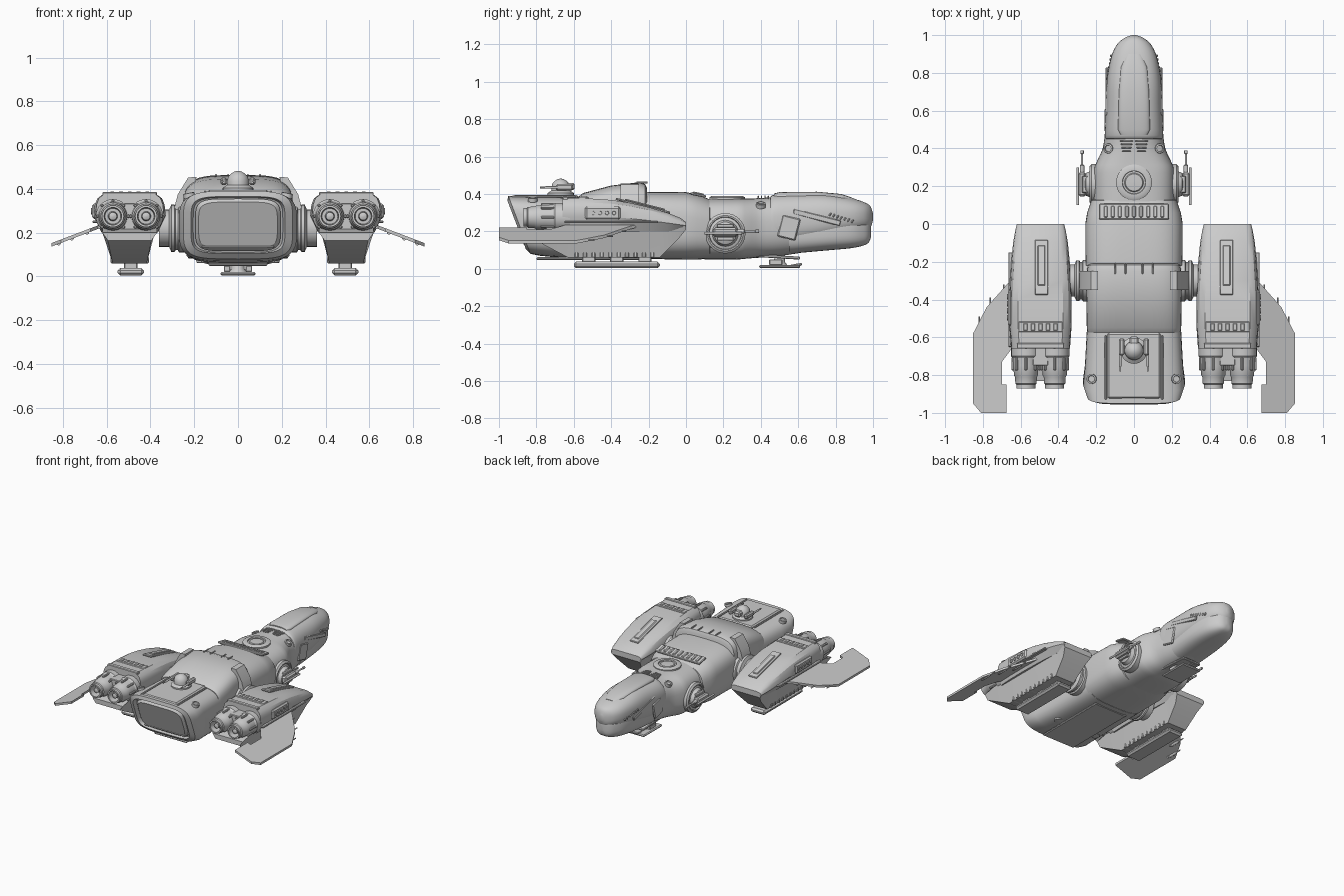
import bpy, bmesh, math
from mathutils import Vector as V, Matrix

def finish(name, bm, mirror=False):
    bmesh.ops.recalc_face_normals(bm, faces=bm.faces)
    me = bpy.data.meshes.new(name)
    bm.to_mesh(me)
    bm.free()
    ob = bpy.data.objects.new(name, me)
    bpy.context.collection.objects.link(ob)
    if mirror:
        ob.modifiers.new("Mirror", 'MIRROR')
    return ob

def skin(name, rings, mirror=False, sub=1):
    """Skin closed rings of points, optionally smoothed lengthwise."""
    if sub > 1:
        out = []
        for i in range(len(rings) - 1):
            a, b, c, d = (rings[max(0, min(len(rings) - 1, i + k))] for k in (-1, 0, 1, 2))
            for s in range(sub):
                t = s / sub
                out.append([0.5 * (2*q + (r - p)*t + (2*p - 5*q + 4*r - w)*t*t
                                   + (3*q - p - 3*r + w)*t**3)
                            for p, q, r, w in zip(a, b, c, d)])
        rings = out + [rings[-1]]
    bm = bmesh.new()
    vs = [[bm.verts.new(p) for p in r] for r in rings]
    n = len(vs[0])
    for a, b in zip(vs, vs[1:]):
        for i in range(n):
            bm.faces.new((a[i], a[(i + 1) % n], b[(i + 1) % n], b[i]))
    bm.faces.new(vs[0])
    bm.faces.new(vs[-1])
    return finish(name, bm, mirror)

def oval(y, hw, zb, zt, e=3, tilt=0, n=48):
    """Superellipse section across y; tilt leans the lower edge forward."""
    pts = []
    for i in range(n):
        a = 2 * math.pi * i / n
        c, s = math.cos(a), math.sin(a)
        z = (zb + zt) / 2 + (zt - zb) / 2 * math.copysign(abs(s) ** (2 / e), s)
        pts.append(V((hw * math.copysign(abs(c) ** (2 / e), c), y + tilt * (zt - z), z)))
    return pts

def loft(name, secs, sub=1):
    return skin(name, [oval(*s) for s in secs], sub=sub)

def lathe(name, center, axis, prof, mirror=False, n=32):
    rot = V((0, 0, 1)).rotation_difference(V(axis)).to_matrix()
    c = V(center)
    return skin(name, [[c + rot @ V((r * math.cos(2*math.pi*i/n), r * math.sin(2*math.pi*i/n), t))
                        for i in range(n)] for r, t in prof], mirror)

def box(name, c, size, mirror=False, rx=0, ry=0, bev=0.004):
    bm = bmesh.new()
    bmesh.ops.create_cube(bm, size=1, matrix=Matrix.Diagonal((*size, 1)))
    if bev:
        bmesh.ops.bevel(bm, geom=bm.edges[:], offset=min(bev, min(size) * .4), segments=1, affect='EDGES')
    bm.transform(Matrix.Translation(c) @ Matrix.Rotation(ry, 4, 'Y') @ Matrix.Rotation(rx, 4, 'X'))
    return finish(name, bm, mirror)

# Fuselage: head shell, jaw, neck, middle, collar, aft
loft("head_shell", [(.45, .152, .10, .375, 2.6), (.47, .155, .11, .396, 2.6), (.6, .15, .12, .402, 2.6),
                    (.75, .144, .15, .40, 2.6), (.88, .122, .185, .378, 2.5), (.95, .09, .205, .357, 2.4),
                    (.985, .05, .22, .335, 2.3), (1, .012, .26, .295, 2)], 4)
loft("jaw", [(.55, .135, .08, .3), (.75, .132, .098, .3), (.88, .112, .11, .3),
             (.95, .078, .125, .28), (.98, .045, .145, .26), (.99, .01, .18, .23)], 4)
loft("neck", [(.64, .125, .09, .37, 2.5), (.5, .15, .068, .383, 2.5), (.4, .166, .06, .378, 2.6),
              (.33, .197, .055, .376, 2.8), (.27, .214, .05, .376, 3), (.1, .214, .05, .374, 3)], 3)
loft("middle_hull", [(.135, .205, .06, .345), (.125, .226, .053, .372), (.06, .248, .05, .398),
                     (0, .258, .05, .41, 3.2), (-.22, .256, .052, .412, 3.4)])
loft("collar", [(-.208, .232, .13, .43, 4), (-.218, .245, .12, .452, 4), (-.25, .25, .12, .463, 4),
                (-.4, .252, .12, .445, 4), (-.55, .25, .12, .405, 4), (-.575, .245, .13, .385, 4)])
loft("aft_hull", [(-.2, .245, .05, .37, 3.5), (-.57, .25, .058, .382, 4), (-.78, .26, .064, .386, 4, .18),
                  (-.89, .27, .07, .388, 4, .34), (-.95, .25, .08, .39, 4.5, .38),
                  (-.955, .215, .105, .365, 5, .38), (-.925, .205, .11, .36, 5, .38)])
loft("rear_door", [(-.9, .195, .115, .355, 5, .38), (-.935, .195, .115, .355, 5, .38),
                   (-.945, .18, .13, .34, 5, .38)])
for x in (-.14, .14):
    box("door_rail", (x, -.89, .235), (.008, .012, .16), rx=.36)
box("door_sill", (0, -.862, .135), (.33, .015, .012))

# Canopy, hatch and top panels
loft("canopy", [(.47, .07, .36, .402), (.5, .085, .36, .41), (.7, .08, .36, .412),
                (.83, .07, .34, .4), (.9, .04, .33, .376)])
for i in range(4):
    for s in (0, 1):
        box("neck_chevron", (.04, .44 - i*.018, .383), (.07 - i*.008, .006, .012), True, ry=.1)
        break
lathe("top_hatch", (0, .22, .36), (0, 0, 1), [(.095, 0), (.095, .022), (.085, .028), (.062, .028),
                                              (.06, .02), (.05, .02), (.045, .026), (.01, .028)])
lathe("neck_port", (.13, .4, .33), (.4, 0, 1), [(.026, 0), (.026, .022), (.018, .024), (.016, .015)], True)
lathe("aft_port", (.222, -.82, .36), (.2, 0, 1), [(.026, 0), (.026, .02), (.018, .022), (.016, .014)], True)
box("vent_frame", (0, .065, .395), (.37, .085, .014), rx=-.2)
for i in range(9):
    box("vent_slat", (-.15 + i*.0375, .065, .402), (.02, .06, .012), rx=-.2)
for x in (.045, .1):
    box("collar_rib", (x, -.235, .462), (.008, .06, .012), True)
box("aft_deck", (0, -.75, .384), (.28, .35, .022), bev=.01)
box("aft_deck_rail", (.15, -.76, .386), (.012, .34, .012), True)

# Side visor slits and cheek strips
box("cheek_strip", (.143, .7, .275), (.014, .26, .03), True, rx=-.25)
for i in range(7):
    box("visor_tooth", (.137 - .0035*i, .77 + i*.02, .29 - i*.006), (.02, .01, .02), True, rx=-.6)
box("cheek_panel", (.148, .55, .22), (.016, .1, .12), True, rx=-.25, bev=.008)

# Belly
box("belly_ramp", (0, -.52, .055), (.27, .56, .014), bev=.005)
box("gear_bay", (0, .46, .066), (.15, .3, .016), rx=-.06)
lathe("belly_port", (.16, -.6, .075), (0, 0, -1), [(.03, 0), (.03, .012), (.02, .014)], True)

# Nose landing gear
lathe("nose_gear_leg", (0, .5, .015), (0, 0, 1), [(.045, 0), (.03, .02), (.025, .07)], n=16)
box("nose_gear_pad", (0, .5, .012), (.16, .22, .016), bev=.006)
box("nose_gear_toe", (0, .59, .02), (.07, .06, .014), rx=.15)
box("nose_gear_hinge", (.05, .48, .035), (.03, .07, .03), True)

# Side gun turrets
lathe("side_turret", (.18, .21, .19), (1, 0, 0), [(.108, 0), (.108, .045), (.095, .055), (.088, .055),
                                                  (.085, .045), (.07, .05), (.06, .075), (.03, .09)], True)
box("side_gun_body", (.275, .21, .195), (.04, .13, .05), True, bev=.01)
for z in (.16, .23):
    box("side_gun_bracket", (.26, .21, z), (.03, .09, .02), True)
lathe("side_gun_barrel", (.275, .2, .2), (0, 1, 0), [(.012, 0), (.012, .11), (.006, .115), (.006, .17),
                                                    (.009, .172), (.009, .19)], True, 12)
lathe("side_gun_tail", (.298, .1, .19), (0, 1, 0), [(.007, 0), (.007, .2)], True, 12)

# Dorsal turret
lathe("dorsal_turret_base", (0, -.67, .385), (0, 0, 1), [(.07, 0), (.07, .02), (.055, .03), (.04, .04)])
lathe("dorsal_turret_dome", (0, -.67, .41), (0, 0, 1),
      [(.05, 0), (.05, .025), (.045, .045), (.032, .06), (.015, .07), (.003, .072)])
box("dorsal_turret_nose", (0, -.625, .44), (.05, .06, .04), bev=.01)
box("dorsal_gun_mount", (.065, -.65, .435), (.028, .09, .035), True, bev=.008)
lathe("dorsal_gun_barrel", (.073, -.68, .435), (0, -1, 0), [(.007, 0), (.007, .07), (.005, .075), (.005, .1)], True, 12)

# Engine joints and collar straps
lathe("engine_joint", (.22, -.3, .22), (1, 0, 0), [(.11, 0), (.11, .05), (.1, .055), (.1, .065), (.108, .07),
                                                  (.108, .085), (.085, .095), (.085, .14)], True)
strap = [(.19, .455), (.228, .452), (.275, .375), (.295, .3), (.295, .25), (.25, .25), (.2, .4)]
skin("collar_strap", [[V((x, y, z)) for x, z in strap] for y in (-.25, -.35)], True)

# Engine pods: upper shell and keel
upper = [(-.72, 1), (.72, 1), (.9, .88), (.97, .72), (1, .45), (.78, 0), (-.78, 0), (-1, .45), (-.97, .72), (-.9, .88)]
pod = [(0, .125, .215, .25), (-.03, .133, .205, .272), (-.1, .145, .2, .3), (-.2, .155, .2, .33),
       (-.3, .161, .2, .353), (-.4, .165, .2, .368), (-.55, .164, .2, .378), (-.66, .156, .2, .38)]
skin("pod_shell", [[V((.495 + u*hw, y, zb + v*(zt - zb))) for u, v in upper] for y, hw, zb, zt in pod], True)
keel = [(0, .115, .21, .225), (-.04, .095, .16, .24), (-.14, .078, .06, .24), (-.63, .078, .06, .24), (-.83, .1, .165, .2)]
skin("pod_keel", [[V((.495 + s*w, y, z)) for s, w, z in ((-1, hw, zb), (1, hw, zb), (1, .125, zt), (-1, .125, zt))]
                  for y, hw, zb, zt in keel], True)
for x in (.42, .572):
    lathe("engine_nozzle", (x, -.62, .275), (0, -1, 0),
          [(.078, 0), (.078, .08), (.07, .09), (.066, .13), (.064, .18), (.058, .19), (.056, .225), (.05, .23),
           (.05, .25), (.04, .25), (.036, .19), (.022, .19), (.018, .235), (.004, .24)], True)
    for i in range(8):
        a = i * math.pi / 4
        box("nozzle_fin", (x + .07*math.cos(a), -.74, .275 + .07*math.sin(a)), (.014, .07, .014), True, ry=-a)
box("nozzle_bridge", (.495, -.69, .27), (.08, .12, .13), True)

# Pod surface details
box("pod_top_panel", (.49, -.23, .337), (.07, .3, .012), True, rx=-.25)
box("pod_top_panel_inset", (.49, -.22, .343), (.04, .22, .01), True, rx=-.25)
box("pod_vent_frame", (.495, -.545, .377), (.235, .055, .012), True)
for i in range(5):
    box("pod_vent_slat", (.415 + i*.04, -.545, .384), (.022, .04, .008), True)
box("pod_rear_rim", (.495, -.645, .375), (.25, .03, .022), True)
box("pod_side_housing", (.655, -.445, .298), (.024, .19, .07), True, bev=.01)
for i in range(4):
    lathe("pod_side_port", (.66, -.385 - i*.037, .298), (1, 0, 0), [(.015, 0), (.015, .012), (.01, .012), (.009, .006)], True, 16)
box("pod_side_strake", (.65, -.4, .25), (.03, .5, .012), True)
for i in range(10):
    box("keel_rib", (.495, -.18 - i*.045, .075), (.175, .02, .03), True)

# Landing skids under pods
box("pod_skid", (.49, -.37, .021), (.12, .46, .034), True, bev=.012)
for y in (-.22, -.37, -.52):
    box("skid_strut", (.49, y, .05), (.06, .07, .045), True)

# Drooping wings
outline = [(.6, -.22), (.655, -.3), (.78, -.44), (.852, -.58), (.852, -.95), (.81, -1), (.675, -1),
           (.675, -.85), (.7, -.85), (.7, -.73), (.64, -.65), (.6, -.65)]
skin("wing", [[V((x, y, .225 - .38*(x - .64) + dz)) for x, y in outline] for dz in (-.008, .008)], True)
for x, y in ((.69, -.35), (.76, -.42), (.82, -.52)):
    lathe("wing_gun", (x, y - .1, .225 - .38*(x - .64) - .005), (0, 1, 0), [(.01, 0), (.01, .08), (.004, .09), (.004, .13)], True, 10)

# Smooth shading with sharp edges kept
bpy.ops.object.select_all(action='SELECT')
bpy.context.view_layer.objects.active = bpy.context.selected_objects[0]
bpy.ops.object.shade_smooth_by_angle(angle=math.radians(32))
